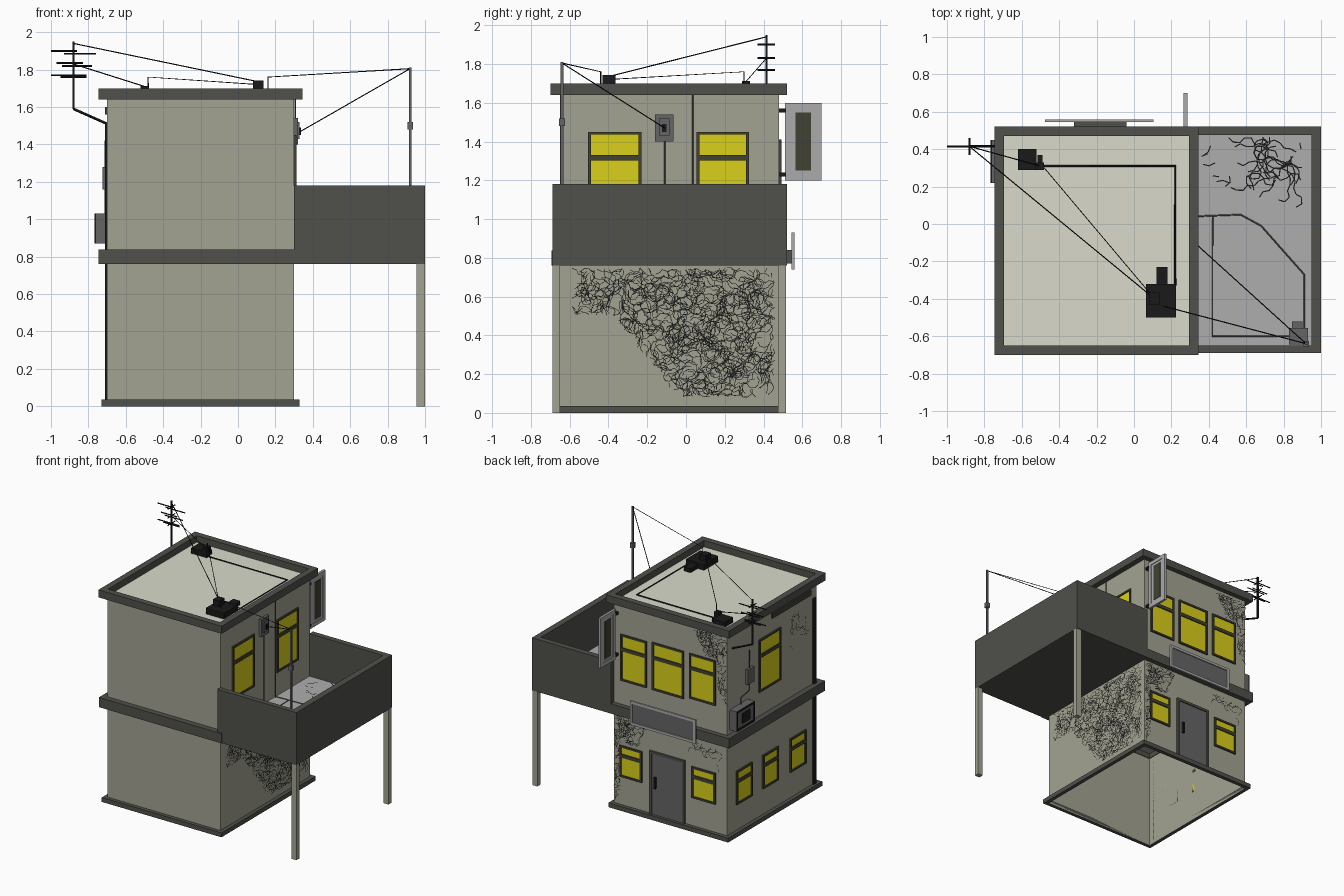
import bpy, bmesh, math, random
from mathutils import Vector

if "Cube" in bpy.data.objects:
    bpy.data.objects.remove(bpy.data.objects["Cube"])

random.seed(4)

def material(name, r, g, b):
    m = bpy.data.materials.new(name)
    m.diffuse_color = (r, g, b, 1)
    m.use_nodes = True
    m.node_tree.nodes["Principled BSDF"].inputs["Base Color"].default_value = m.diffuse_color
    return m

WALL = material("plaster", .366, .366, .287)
ROOF = material("roof_light", .70, .71, .60)
TRIM = material("dark_trim", .08, .08, .07)
FRAME = material("window_frame", .054, .052, .033)
GLASS = material("lit_glass", .70, .63, .01)
FLOOR = material("floor_grey", .42, .42, .42)
GREY = material("mid_grey", .13, .13, .13)
PALE = material("pale_grey", .40, .41, .40)
BLACK = material("black", .01, .01, .01)

def finish(name, bm, mat):
    me = bpy.data.meshes.new(name)
    bm.to_mesh(me)
    bm.free()
    me.materials.append(mat)
    ob = bpy.data.objects.new(name, me)
    bpy.context.collection.objects.link(ob)
    return ob

def boxes(name, mat, items, open_bottom=False):
    """One object from boxes given as (x0, x1, y0, y1, z0, z1)."""
    bm = bmesh.new()
    for x0, x1, y0, y1, z0, z1 in items:
        vs = bmesh.ops.create_cube(bm, size=1)["verts"]
        for v in vs:
            v.co = ((x0 + x1) / 2 + v.co.x * (x1 - x0),
                    (y0 + y1) / 2 + v.co.y * (y1 - y0),
                    (z0 + z1) / 2 + v.co.z * (z1 - z0))
    if open_bottom:
        bm.normal_update()
        bmesh.ops.delete(bm, geom=[f for f in bm.faces if f.normal.z < -.9], context='FACES_ONLY')
    return finish(name, bm, mat)

def ring(x0, x1, y0, y1, z0, z1, t):
    """Four boxes around a rectangle, wall thickness t."""
    return [(x0, x1, y0, y0 + t, z0, z1), (x0, x1, y1 - t, y1, z0, z1),
            (x0, x0 + t, y0 + t, y1 - t, z0, z1), (x1 - t, x1, y0 + t, y1 - t, z0, z1)]

def on_wall(side, u0, u1, z0, z1, d0, d1):
    """Box lying on a wall: u along the wall, d outwards."""
    if side == "back":
        return (u0, u1, .48 + d0, .48 + d1, z0, z1)
    if side == "left":
        return (-.70 - d1, -.70 - d0, u0, u1, z0, z1)
    return (.30 + d0, .30 + d1, u0, u1, z0, z1)

def wire(name, paths, r=.003, mat=BLACK):
    cu = bpy.data.curves.new(name, 'CURVE')
    cu.dimensions = '3D'
    cu.bevel_depth = r
    cu.bevel_resolution = 0
    cu.use_fill_caps = True
    for pts in paths:
        sp = cu.splines.new('POLY')
        sp.points.add(len(pts) - 1)
        for p, c in zip(sp.points, pts):
            p.co = (*c, 1)
    cu.materials.append(mat)
    ob = bpy.data.objects.new(name, cu)
    bpy.context.collection.objects.link(ob)

# House shell, open underneath
boxes("lower_walls", WALL, [(-.70, .30, -.65, .48, 0, .80)], True)
boxes("upper_walls", WALL, [(-.70, .30, -.65, .48, .80, 1.642)], True)
boxes("roof_deck", ROOF, [(-.70, .30, -.65, .48, 1.642, 1.648)])
boxes("plinth", TRIM, ring(-.73, .33, -.68, .51, 0, .035, .03))
boxes("floor_band", TRIM, ring(-.745, .34, -.695, .52, .76, .838, .05))
boxes("roof_parapet", TRIM, ring(-.745, .345, -.70, .52, 1.64, 1.70, .05))

# Balcony
boxes("balcony_parapet", TRIM, [
    (.30, 1, -.69, -.65, .76, 1.18), (.30, 1, .475, .52, .76, 1.18),
    (.95, 1, -.65, .475, .76, 1.18)])
boxes("balcony_slab", TRIM, [(.30, .95, -.65, .475, .76, .83)])
boxes("balcony_floor", FLOOR, [(.30, .95, -.65, .475, .83, .84)])
boxes("balcony_posts", WALL, [(.955, 1, -.69, -.65, 0, .76), (.955, 1, .475, .515, 0, .76)])

# Windows: (wall, u0, u1, z0, z1)
windows = [("right", -.505, -.23, 1.03, 1.45), ("right", .055, .325, 1.03, 1.45),
           ("back", .01, .24, 1.03, 1.40), ("back", -.32, -.04, 1.03, 1.41),
           ("back", -.60, -.37, 1.05, 1.41),
           ("back", .05, .245, .26, .51), ("back", -.60, -.39, .26, .51),
           ("left", -.19, .085, 1.03, 1.45),
           ("left", .17, .37, .24, .51), ("left", -.16, .036, .24, .51), ("left", -.51, -.31, .24, .51)]
frames, panes = [], []
for s, a, b, lo, hi in windows:
    t = .015
    m = lo + (hi - lo) * .68
    panes.append(on_wall(s, a + t, b - t, lo + t, hi - t, 0, .004))
    for u0, u1, z0, z1 in [(a, a + t, lo, hi), (b - t, b, lo, hi), (a + t, b - t, lo, lo + t),
                           (a + t, b - t, hi - t, hi), (a + t, b - t, m - .014, m + .014)]:
        frames.append(on_wall(s, u0, u1, z0, z1, 0, .012))
boxes("window_frames", FRAME, frames)
boxes("window_panes", GLASS, panes)

# Door
boxes("door_frame", TRIM, [on_wall("back", *q, 0, .016) for q in
                           [(-.33, -.31, .02, .54), (-.04, -.02, .02, .54), (-.31, -.04, .52, .54)]])
boxes("door_leaf", GREY, [on_wall("back", -.31, -.04, .02, .52, 0, .008)])
boxes("door_handle", BLACK, [on_wall("back", -.08, -.065, .25, .34, .008, .025)])

# Sign over the door
boxes("sign_mount", TRIM, [(-.32, -.04, .515, .55, .77, .84)])
boxes("sign_panel", GREY, [(-.455, .085, .547, .552, .76, .91)])
boxes("sign_border", PALE, [(-.475, .105, .545, .56, .74, .76), (-.475, .105, .545, .56, .91, .93),
                            (-.475, -.455, .545, .56, .76, .91), (.085, .105, .545, .56, .76, .91)])

# Hanging sign at the back corner
boxes("hanging_sign_brackets", BLACK, [(.262, .288, .48, .515, 1.55, 1.57), (.262, .288, .48, .515, 1.22, 1.24)])
boxes("hanging_sign_border", PALE, [(.265, .285, .51, .54, 1.20, 1.60), (.265, .285, .67, .70, 1.20, 1.60),
                                    (.265, .285, .54, .67, 1.57, 1.60), (.265, .285, .54, .67, 1.20, 1.23)])
boxes("hanging_sign_panel", PALE, [(.27, .28, .54, .67, 1.23, 1.57)])
boxes("hanging_sign_face", FRAME, [(.267, .283, .565, .645, 1.25, 1.55)])

# Equipment on the left wall
boxes("cooling_unit", GREY, [on_wall("left", .22, .45, .87, 1.03, 0, .06)])
boxes("cooling_unit_front", BLACK, [on_wall("left", *q, .06, .066) for q in
                                    [(.22, .45, .87, .885), (.22, .45, 1.015, 1.03), (.22, .235, .885, 1.015),
                                     (.435, .45, .885, 1.015), (.28, .38, .91, .99)]])
boxes("left_meter_box", GREY, [on_wall("left", .17, .25, 1.16, 1.28, 0, .025)])
wire("left_wall_pipe", [[(-.71, .21, 1.42), (-.71, .21, 1.10), (-.71, .32, 1.08), (-.71, .32, 1.0)]], .005, TRIM)
boxes("drainpipe", BLACK, [on_wall("left", -.63, -.60, .03, 1.52, 0, .012)])
boxes("left_vent_strip", FRAME, [on_wall("left", -.57, -.08, 1.56, 1.60, 0, .01)])

# Equipment on the right wall
boxes("right_meter_box", GREY, [on_wall("right", -.16, -.065, 1.40, 1.54, 0, .02),
                                on_wall("right", -.14, -.085, 1.43, 1.52, .02, .03)])
boxes("right_meter_dial", BLACK, [on_wall("right", -.125, -.10, 1.45, 1.49, .03, .037)])
wire("right_wall_pipes", [[(.306, -.11, 1.40), (.306, -.11, .84)], [(.306, .035, 1.70), (.306, .035, .84)]], .004, TRIM)

# Rooftop boxes and conduit
boxes("rooftop_boxes", BLACK, [(-.62, -.52, .29, .40, 1.648, 1.69), (-.52, -.48, .29, .33, 1.648, 1.712),
                               (-.515, -.49, .33, .37, 1.648, 1.68), (.065, .225, -.50, -.32, 1.648, 1.695),
                               (.12, .18, -.32, -.23, 1.648, 1.68), (.08, .135, -.43, -.365, 1.695, 1.742)])
wire("rooftop_conduit", [[(-.48, .31, 1.652), (.22, .31, 1.652), (.22, -.33, 1.652)]], .006)

# Balcony pole, box and cables
boxes("balcony_box", GREY, [(.83, .93, -.645, -.555, .84, .90), (.845, .90, -.555, -.52, .84, .87)])
boxes("balcony_pole", GREY, [(.913, .927, -.647, -.633, .84, 1.81), (.905, .935, -.655, -.625, 1.48, 1.52)])
wire("floor_cables", [[(.30, .04, .845), (.57, .05, .845), (.68, -.01, .845), (.91, -.27, .845), (.91, -.56, .845)],
                      [(.42, .04, .845), (.42, -.60, .845), (.83, -.60, .845)]], .004, GREY)

# Aerial with its wall arm
boxes("aerial_mast", BLACK, [(-.886, -.874, .409, .421, 1.59, 1.95)])
wire("aerial_arm", [[(-.70, .415, 1.51), (-.88, .415, 1.59)]], .007)
bars = [[(a, .415, z), (b, .415, z)] for a, b, z in
        [(-1, -.86, 1.90), (-.93, -.76, 1.885), (-.97, -.83, 1.835), (-.94, -.78, 1.82), (-1, -.81, 1.77), (-.95, -.81, 1.76)]]
bars += [[(-.88, .37, z), (-.88, .46, z)] for z in (1.90, 1.83, 1.77)]
wire("aerial_bars", bars, .005)

# Overhead wires
top = (.92, -.64, 1.805)
wire("overhead_wires", [
    [top, (.16, -.44, 1.76), (.16, -.44, 1.69)], [top, (.335, -.11, 1.47)],
    [(-.88, .415, 1.94), (.11, -.40, 1.735)], [(-.88, .415, 1.83), (-.50, .31, 1.71)],
    [(-.48, .30, 1.70), (-.48, .30, 1.76), (.11, -.40, 1.72)]], .003)

# Creepers and cracks: random walks of thin strips on a surface
def creeper(name, place, u, v, count, keep, steps=6, step=.024, w=.0016):
    bm = bmesh.new()
    for _ in range(count):
        a, b = random.uniform(*u), random.uniform(*v)
        ang = random.uniform(0, math.tau)
        for _ in range(steps):
            c, d = a + step * math.cos(ang), b + step * math.sin(ang)
            if not (keep(c, d) and keep(a, b) and u[0] < c < u[1] and v[0] < d < v[1]):
                break
            n, m = -math.sin(ang) * w, math.cos(ang) * w
            bm.faces.new([bm.verts.new(place(*p)) for p in
                          [(a + n, b + m), (a - n, b - m), (c - n, d - m), (c + n, d + m)]])
            a, b = c, d
            ang += random.choice((-1, 1)) * random.uniform(.3, 1.1)
    finish(name, bm, BLACK)

right = lambda a, b: (.305, a, b)
back = lambda a, b: (a, .485, b)
left = lambda a, b: (-.705, a, b)
creeper("right_creeper", right, (-.59, .46), (.08, .75), 760,
        lambda a, b: b > max(.08, .50 - max(0, a + .38) * 1.25))
creeper("back_creeper_low", back, (0, .30), (.04, .75), 260,
        lambda a, b: (a > .24 or b > .53) and b > .6 - (a - .05) * 2.4)
creeper("back_creeper_high", back, (-.70, -.33), (1.0, 1.62), 300,
        lambda a, b: (a < -.61 or b > 1.42) and b > 1.5 + (a + .45) * 1.9)
creeper("back_cracks", back, (-.66, -.36), (.52, .72), 14, lambda a, b: True)
creeper("left_cracks", left, (-.56, -.24), (1.2, 1.5), 12, lambda a, b: True)
creeper("floor_cracks", lambda a, b: (a, b, .844), (.36, .90), (.03, .47), 34,
        lambda a, b: b > .25 - (a - .36) * .4, 8, .035, .003)
